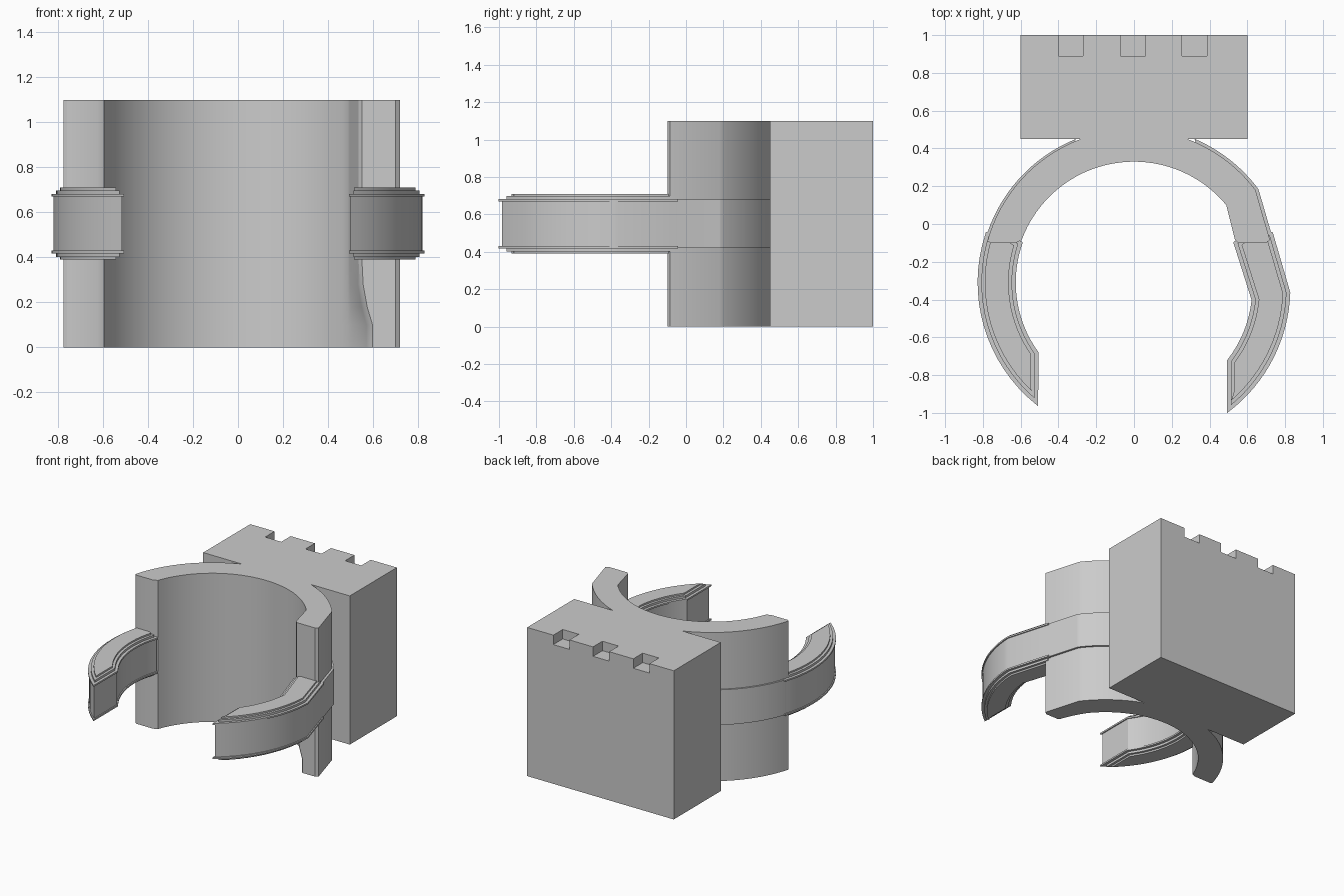
import bpy
import bmesh
import math
from mathutils import Vector

cube = bpy.data.objects.get("Cube")
if cube:
    bpy.data.objects.remove(cube, do_unlink=True)

grey = bpy.data.materials.new("plain_grey")
grey.use_nodes = True
grey.diffuse_color = (0.6, 0.6, 0.6, 1)
grey.node_tree.nodes["Principled BSDF"].inputs["Base Color"].default_value = (0.6, 0.6, 0.6, 1)


def arc(cy, r, start, end, n=16):
    """Points on a circle centred on (0, cy), angles in degrees."""
    angles = [math.radians(start + (end - start) * i / n) for i in range(n + 1)]
    return [Vector((r * math.cos(a), cy + r * math.sin(a))) for a in angles]


def points(*pairs):
    return [Vector(p) for p in pairs]


def inset(poly, d):
    """Move every edge of a closed outline inwards by d."""
    area = sum(a.cross(b) for a, b in zip(poly, poly[1:] + poly[:1]))
    sign = 1 if area > 0 else -1
    result = []
    for i, p in enumerate(poly):
        e1 = (p - poly[i - 1]).normalized()
        e2 = (poly[(i + 1) % len(poly)] - p).normalized()
        n1 = Vector((-e1.y, e1.x)) * sign
        n2 = Vector((-e2.y, e2.x)) * sign
        result.append(p + (n1 + n2) * d / (1 + n1.dot(n2)))
    return result


def loft(name, levels):
    """Skin a stack of (z, outline) levels and cap both ends."""
    bm = bmesh.new()
    rings = [[bm.verts.new((p.x, p.y, z)) for p in poly] for z, poly in levels]
    for low, high in zip(rings, rings[1:]):
        for i in range(len(low)):
            j = (i + 1) % len(low)
            bm.faces.new((low[i], low[j], high[j], high[i]))
    bm.faces.new(rings[0])
    bm.faces.new(rings[-1])
    bmesh.ops.recalc_face_normals(bm, faces=bm.faces)
    mesh = bpy.data.meshes.new(name)
    bm.to_mesh(mesh)
    bm.free()
    mesh.materials.append(grey)
    obj = bpy.data.objects.new(name, mesh)
    bpy.context.collection.objects.link(obj)
    return obj


def activate(obj):
    bpy.ops.object.select_all(action='DESELECT')
    obj.select_set(True)
    bpy.context.view_layer.objects.active = obj


def smooth(obj):
    activate(obj)
    bpy.ops.object.shade_smooth_by_angle(angle=math.radians(30))


# Block and cradle in one outline; "round_part" rounds the lower left inner wall
CY, INNER, OUTER = -0.304, 0.634, 0.805


def body_outline(round_part):
    block = points((0.6, 0.45), (0.6, 1), (-0.6, 1), (-0.6, 0.45))
    right_wall = arc(CY, OUTER, 110.5, 164.6)
    right_end = points((-0.76, -0.1), (-0.625, -0.1))
    bore = arc(CY, INNER, 159.8, 39.6, 32)
    curved = arc(CY, INNER, 39.6, 20.2, 6)
    straight = [curved[0].lerp(Vector((0.535, -0.085)), i / 6) for i in range(7)]
    wall = [s.lerp(c, round_part) for s, c in zip(straight, curved)][1:]
    left_end = points((wall[-1].x + 0.015, -0.1), (0.70, -0.1), (0.72, -0.085))
    left_wall = arc(CY, OUTER, 37, 69.5)
    return block + right_wall + right_end + bore + wall + left_end + left_wall


body = loft("block_and_cradle", [(z, body_outline(k)) for z, k in
                                 ((0, 0.8), (0.1, 0.8), (0.18, 0.4), (0.28, 0.1), (0.4, 0), (1.1, 0))])

# Three notches in the top rear edge
for x in (-0.335, -0.005, 0.32):
    corners = points((x - 0.066, 0.89), (x + 0.066, 0.89), (x + 0.066, 1.1), (x - 0.066, 1.1))
    cutter = loft("notch_cutter", [(1.03, corners), (1.2, corners)])
    cutter.hide_render = True
    cut = body.modifiers.new("notch", 'BOOLEAN')
    cut.operation = 'DIFFERENCE'
    cut.solver = 'EXACT'
    cut.object = cutter
    activate(body)
    bpy.ops.object.modifier_apply(modifier=cut.name)
    bpy.data.objects.remove(cutter, do_unlink=True)
smooth(body)

# Clip arms: the right one is round, the left one is bent outwards
right_arm = (points((-0.68, -0.05)) + arc(-0.31, INNER, 160.7, 215.7)
             + arc(-0.31, 0.82, 231.1, 161.5))
left_arm = (points((0.60, -0.05), (0.535, -0.1)) + arc(-0.335, INNER, -6, -37.9)
            + arc(-0.335, 0.82, -52.4, -2) + points((0.728, -0.05)))

# Stepped edge, from the arm's middle outwards: height above middle, inset
MIDDLE = 0.55
steps = [(0.12, 0), (0.12, -0.008), (0.132, -0.008), (0.132, 0.012),
         (0.148, 0.012), (0.148, 0.03), (0.16, 0.03)]
profile = [(MIDDLE - h, d) for h, d in reversed(steps)] + [(MIDDLE + h, d) for h, d in steps]
for name, outline in (("right_arm", right_arm), ("left_arm", left_arm)):
    smooth(loft(name, [(z, inset(outline, d)) for z, d in profile]))

# Raised bands carrying the arms around the cradle
right_band = arc(-0.31, 0.82, 164.5, 112) + arc(CY, 0.72, 120, 164)
left_band = (points((0.739, -0.09), (0.66, 0.18)) + arc(CY, 0.82, 36.5, 67)
             + arc(CY, 0.72, 60, 38) + points((0.62, -0.07)))
for name, outline in (("right_band", right_band), ("left_band", left_band)):
    smooth(loft(name, [(MIDDLE - 0.13, outline), (MIDDLE + 0.13, outline)]))
